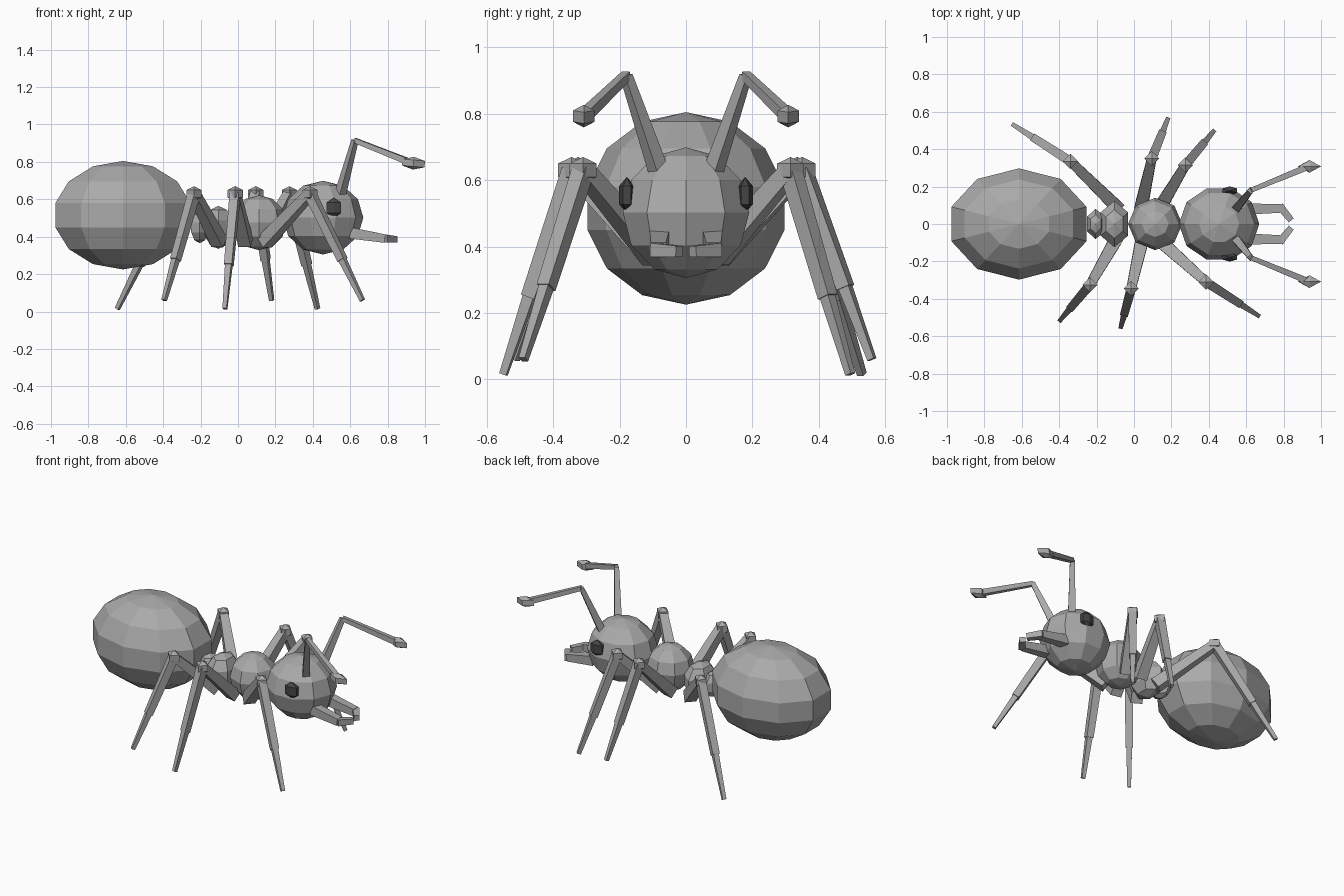
import bpy, bmesh, math
from mathutils import Vector, Matrix

if "Cube" in bpy.data.objects:
    bpy.data.objects.remove(bpy.data.objects["Cube"])


def material(name, v):
    m = bpy.data.materials.new(name)
    m.diffuse_color = (v, v, v, 1)
    m.use_nodes = True
    m.node_tree.nodes["Principled BSDF"].inputs["Base Color"].default_value = m.diffuse_color
    return m


BODY = material("body grey", 0.40)
EYE = material("eye dark grey", 0.06)


def finish(bm, name, mat):
    bmesh.ops.recalc_face_normals(bm, faces=bm.faces)
    me = bpy.data.meshes.new(name)
    bm.to_mesh(me)
    bm.free()
    me.materials.append(mat)
    ob = bpy.data.objects.new(name, me)
    bpy.context.collection.objects.link(ob)
    return ob


def ball(name, centre, radii, segs, rings, turn=0.0, tilt=0.0, mat=BODY):
    """Faceted ellipsoid; turn spins its facets, tilt pitches it about y."""
    bm = bmesh.new()
    bmesh.ops.create_uvsphere(bm, u_segments=segs, v_segments=rings, radius=1)
    m = (Matrix.Translation(centre) @ Matrix.Rotation(math.radians(tilt), 4, 'Y')
         @ Matrix.Diagonal((*radii, 1)) @ Matrix.Rotation(math.radians(turn), 4, 'Z'))
    bm.transform(m)
    return finish(bm, name, mat)


def limb(name, path, widths, mat=BODY):
    """Square tube through the path points, with a mitred ring at each point."""
    pts = [Vector(p) for p in path]
    bm = bmesh.new()
    rings = []
    for i, p in enumerate(pts):
        d = (pts[min(i + 1, len(pts) - 1)] - pts[max(i - 1, 0)]).normalized()
        side = d.cross(Vector((0, 0, 1))).normalized()
        up = side.cross(d)
        w = widths[i] / 2
        rings.append([bm.verts.new(p + side * a * w + up * b * w)
                      for a, b in ((-1, -1), (1, -1), (1, 1), (-1, 1))])
    for r, s in zip(rings, rings[1:]):
        for k in range(4):
            bm.faces.new((r[k], r[(k + 1) % 4], s[(k + 1) % 4], s[k]))
    bm.faces.new(rings[0])
    bm.faces.new(rings[-1])
    return finish(bm, name, mat)


# Body chain
ball("abdomen", (-0.615, 0, 0.515), (0.39, 0.305, 0.29), 10, 7)
ball("rear_waist", (-0.205, 0, 0.45), (0.055, 0.085, 0.085), 6, 5)
ball("front_waist", (-0.105, 0, 0.45), (0.09, 0.13, 0.115), 6, 5)
ball("thorax", (0.113, 0, 0.475), (0.145, 0.14, 0.147), 8, 6)
ball("head", (0.455, 0, 0.502), (0.215, 0.2, 0.197), 10, 6, turn=18)

# Legs: hip, knee and foot
legs = {
    "rear_left": ((-0.09, 0.09, 0.37), (-0.34, 0.335, 0.63), (-0.645, 0.53, 0.015)),
    "middle_left": ((0.04, 0.10, 0.37), (0.095, 0.35, 0.63), (0.18, 0.56, 0.06)),
    "front_left": ((0.14, 0.09, 0.37), (0.275, 0.315, 0.63), (0.425, 0.495, 0.015)),
    "rear_right": ((-0.10, -0.09, 0.37), (-0.235, -0.325, 0.63), (-0.395, -0.515, 0.06)),
    "middle_right": ((0.04, -0.10, 0.37), (-0.015, -0.345, 0.63), (-0.07, -0.55, 0.015)),
    "front_right": ((0.14, -0.09, 0.37), (0.385, -0.31, 0.63), (0.665, -0.49, 0.06)),
}
for side, (hip, knee, foot) in legs.items():
    k, f = Vector(knee), Vector(foot)
    ankle = k.lerp(f, 0.62)
    limb(side + "_thigh", (hip, knee), (0.07, 0.05))
    ball(side + "_knee", knee, (0.047, 0.047, 0.04), 4, 3)
    limb(side + "_shin", (k, ankle), (0.05, 0.043))
    limb(side + "_foot", (ankle, f), (0.034, 0.022))

# Paired head parts
for label, s in (("left", 1), ("right", -1)):
    ball(label + "_eye", (0.512, s * 0.178, 0.555), (0.053, 0.027, 0.055), 6, 3, mat=EYE)
    elbow = (0.625, s * 0.18, 0.915)
    limb(label + "_antenna_base", ((0.545, s * 0.08, 0.62), elbow), (0.045, 0.028))
    limb(label + "_antenna_tip", (elbow, (0.94, s * 0.31, 0.79)), (0.026, 0.034))
    ball(label + "_antenna_bulb", (0.938, s * 0.308, 0.793), (0.07, 0.038, 0.034), 4, 3, tilt=5)
    limb(label + "_jaw", ((0.60, s * 0.08, 0.42), (0.785, s * 0.083, 0.39)), (0.06, 0.045))
    limb(label + "_jaw_tip", ((0.78, s * 0.095, 0.39), (0.84, s * 0.02, 0.385)), (0.042, 0.034))
